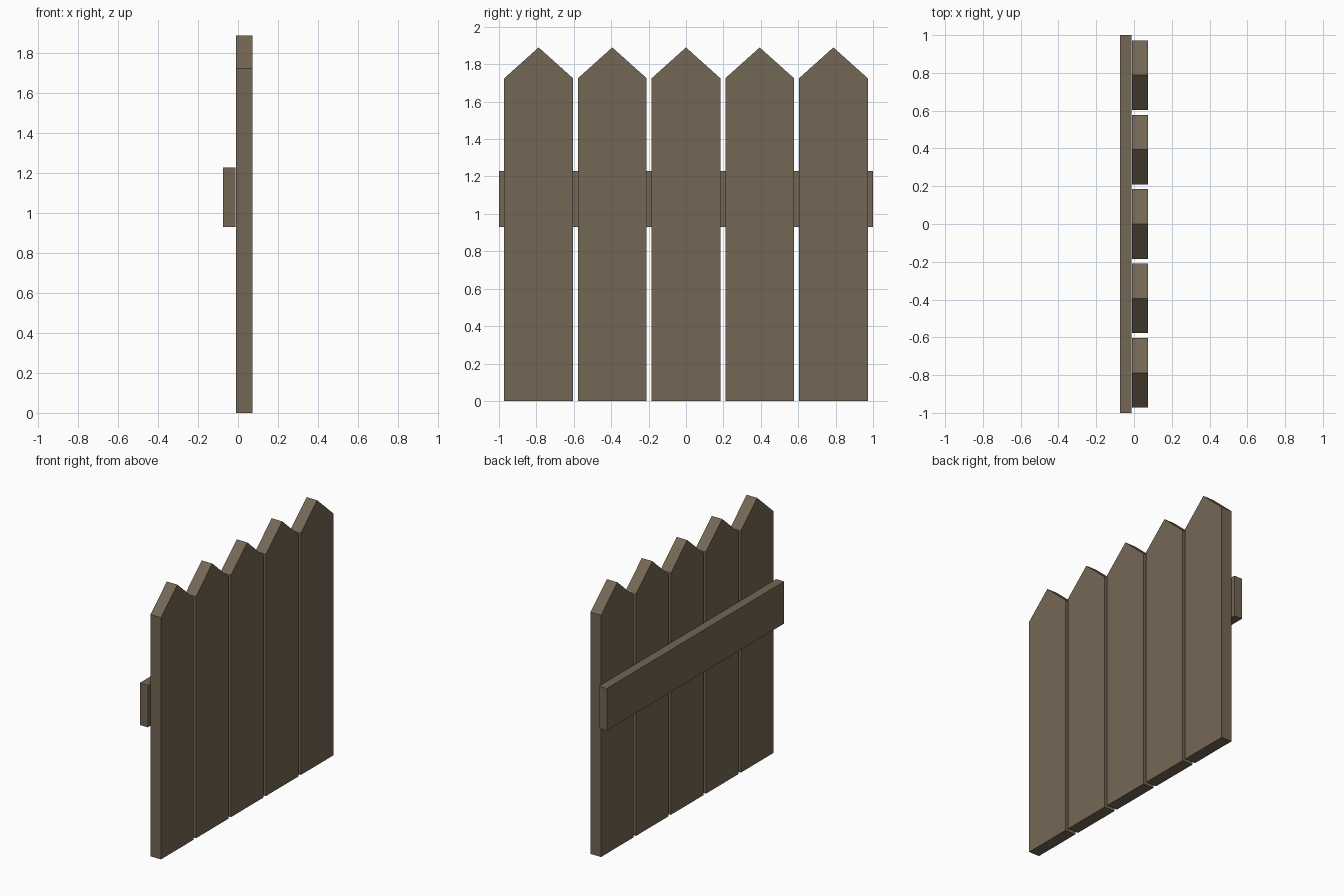
import bpy

if "Cube" in bpy.data.objects:
    bpy.data.objects.remove(bpy.data.objects["Cube"])

wood = bpy.data.materials.new("weathered_brown_wood")
wood.diffuse_color = (0.175, 0.135, 0.09, 1.0)
wood.use_nodes = True
wood.node_tree.nodes["Principled BSDF"].inputs["Base Color"].default_value = wood.diffuse_color


def extrude_x(name, profile, x0, x1):
    """Solid made by extruding a (y, z) outline from x0 to x1."""
    n = len(profile)
    verts = [(x, y, z) for x in (x0, x1) for y, z in profile]
    faces = [tuple(reversed(range(n))), tuple(range(n, 2 * n))]
    faces += [(i, (i + 1) % n, n + (i + 1) % n, n + i) for i in range(n)]
    mesh = bpy.data.meshes.new(name)
    mesh.from_pydata(verts, [], faces)
    mesh.materials.append(wood)
    obj = bpy.data.objects.new(name, mesh)
    bpy.context.collection.objects.link(obj)
    return obj


# Five pointed pickets standing side by side
HALF, PITCH = 0.184, 0.394
SHOULDER, TIP = 1.725, 1.89
for i in range(5):
    c = (i - 2) * PITCH
    outline = [(c - HALF, 0), (c + HALF, 0), (c + HALF, SHOULDER),
               (c, TIP), (c - HALF, SHOULDER)]
    extrude_x(f"picket_{i + 1}", outline, -0.01, 0.073)

# Single cross rail behind the pickets
extrude_x("cross_rail", [(-1, 0.93), (1, 0.93), (1, 1.23), (-1, 1.23)],
          -0.075, -0.012)
